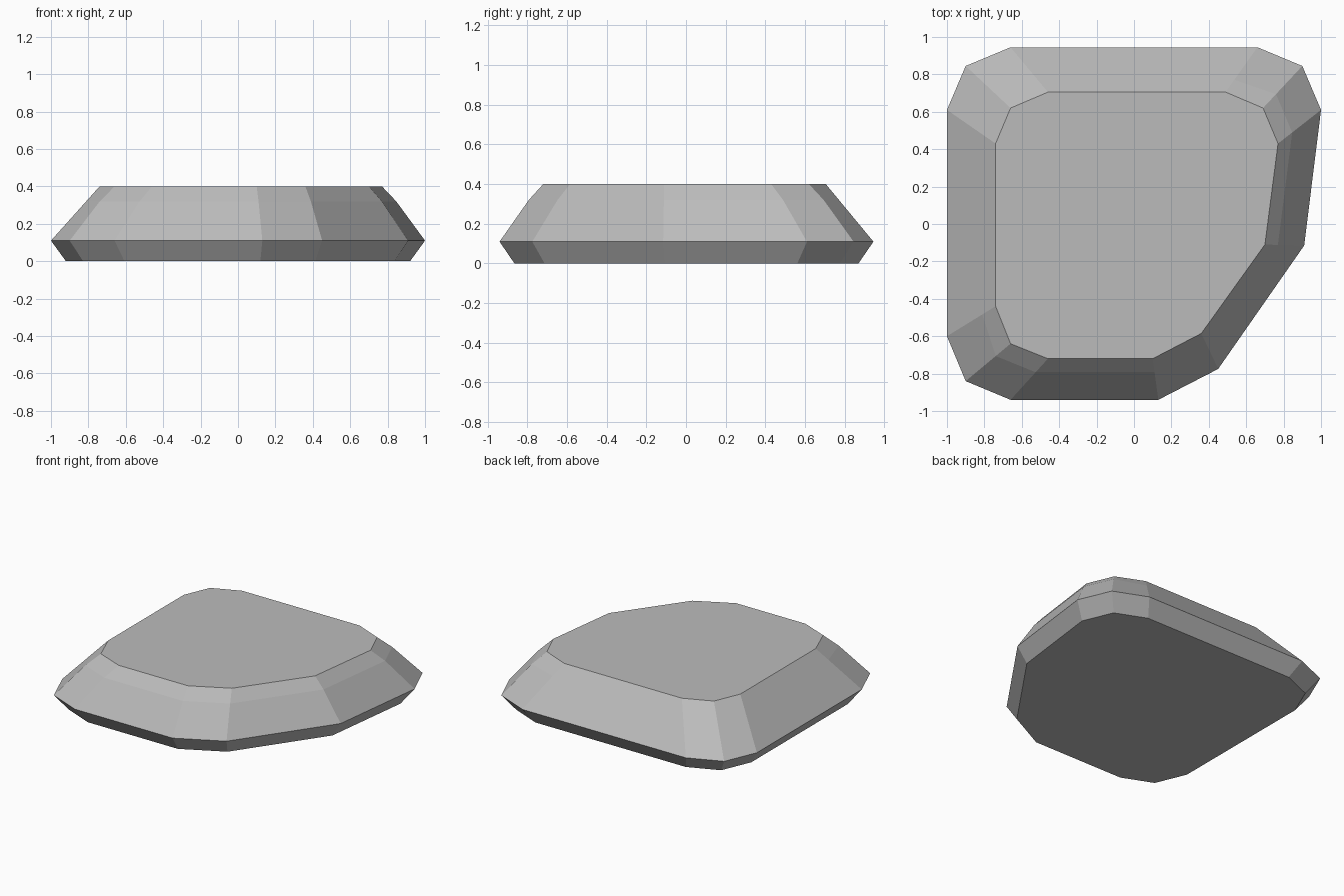
import bpy
import bmesh
from mathutils import Vector

default_cube = bpy.data.objects.get("Cube")
if default_cube:
    bpy.data.objects.remove(default_cube, do_unlink=True)

HEIGHT, GIRDLE, SHOULDER = 0.4, 0.11, 0.32

# widest outline and the flat top outline, running clockwise from the back right
outline = [Vector(p) for p in (
    (-1, .61), (-.9, .845), (-.66, .945), (.66, .945), (.9, .845), (1, .61),
    (.91, -.115), (.45, -.775), (.13, -.94), (-.66, -.94), (-.9, -.84), (-1, -.6))]
top_outline = [Vector(p) for p in (
    (-.74, .43), (-.66, .62), (-.46, .705), (.49, .705), (.69, .62), (.77, .43),
    (.7, -.11), (.36, -.585), (.1, -.72), (-.46, -.72), (-.66, -.64), (-.74, -.44))]


def shoulder_point(low, high):
    """The slope bulges on the front left half and stays straight elsewhere."""
    bulges = low.x - low.y > -0.1
    return low.lerp(high, 0.67 if bulges else 0.724)


def make_material(name, value):
    material = bpy.data.materials.new(name)
    material.use_nodes = True
    colour = (value, value, value, 1)
    material.diffuse_color = colour
    material.node_tree.nodes["Principled BSDF"].inputs["Base Color"].default_value = colour
    return material


def add_ring(bm, points, z):
    return [bm.verts.new((p.x, p.y, z)) for p in points]


def bridge(bm, lower, upper):
    for i in range(len(lower)):
        j = (i + 1) % len(lower)
        bm.faces.new((lower[i], lower[j], upper[j], upper[i]))


# stone slab: undercut base, wide girdle, sloping shoulder and flat top
bm = bmesh.new()
shoulder = [shoulder_point(low, high) for low, high in zip(outline, top_outline)]
rings = [
    add_ring(bm, [p * 0.92 for p in outline], 0),
    add_ring(bm, outline, GIRDLE),
    add_ring(bm, shoulder, SHOULDER),
    add_ring(bm, top_outline, HEIGHT),
]
for lower, upper in zip(rings, rings[1:]):
    bridge(bm, lower, upper)
bm.faces.new(rings[0])
bm.faces.new(rings[-1])
bmesh.ops.recalc_face_normals(bm, faces=bm.faces)

mesh = bpy.data.meshes.new("stone_slab")
bm.to_mesh(mesh)
bm.free()
mesh.materials.append(make_material("stone grey", 0.5))
stone_slab = bpy.data.objects.new("stone_slab", mesh)
bpy.context.collection.objects.link(stone_slab)
